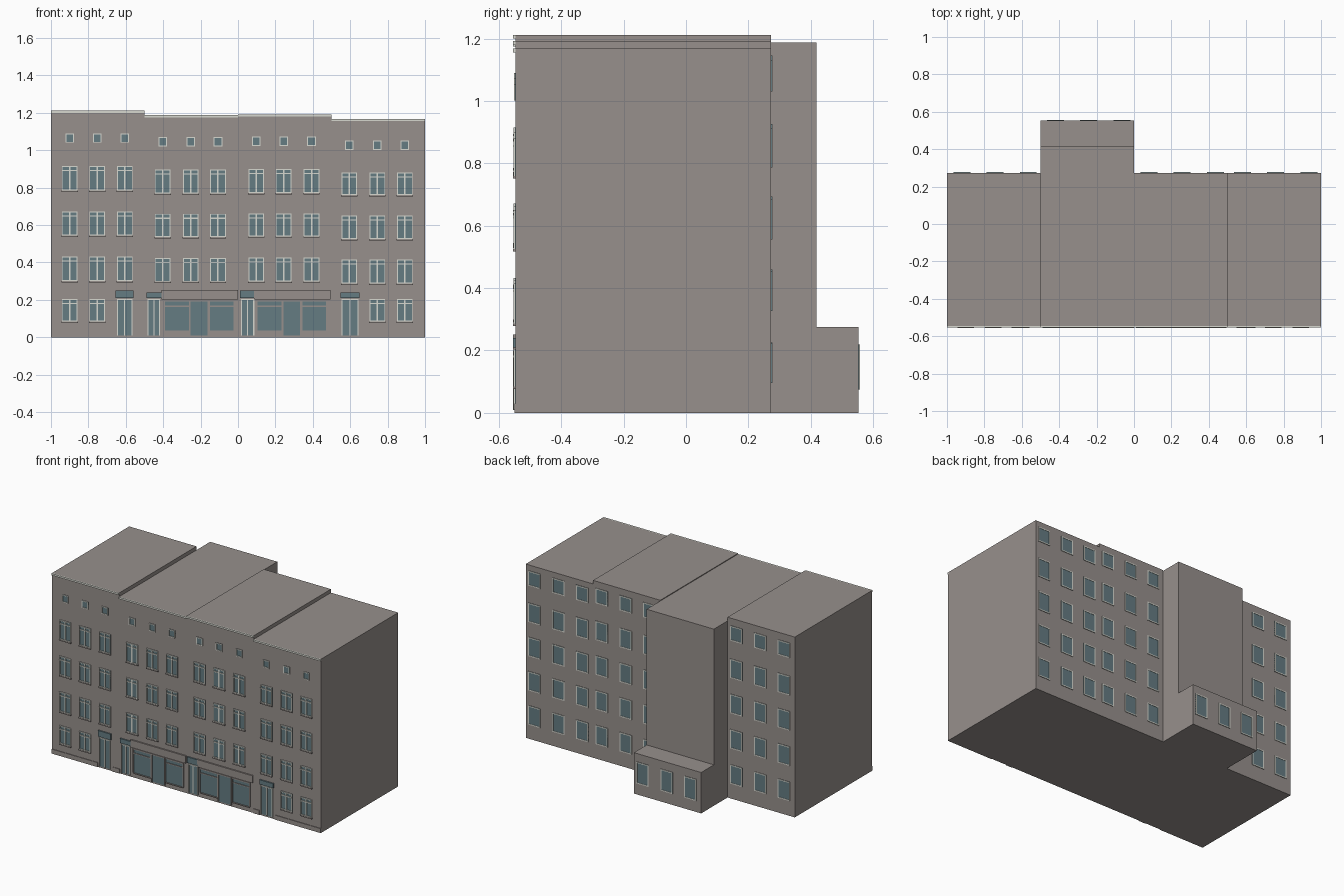
import bpy, bmesh

if "Cube" in bpy.data.objects:
    bpy.data.objects.remove(bpy.data.objects["Cube"])

FRONT, BACK, REAR = -0.546, 0.273, 0.553


def material(name, rgb):
    m = bpy.data.materials.new(name)
    m.diffuse_color = (*rgb, 1)
    m.use_nodes = True
    m.node_tree.nodes["Principled BSDF"].inputs["Base Color"].default_value = m.diffuse_color
    return m


WALL = material("wall_taupe", (0.31, 0.28, 0.265))
GLASS = material("glass_teal", (0.13, 0.2, 0.225))
LIGHT = material("frame_light", (0.68, 0.69, 0.63))


def finish(name, bm, mat):
    bmesh.ops.recalc_face_normals(bm, faces=bm.faces)
    me = bpy.data.meshes.new(name)
    bm.to_mesh(me)
    bm.free()
    me.materials.append(mat)
    ob = bpy.data.objects.new(name, me)
    bpy.context.collection.objects.link(ob)


def prism(name, points, offset, mat):
    bm = bmesh.new()
    face = bm.faces.new([bm.verts.new(p) for p in points])
    ext = bmesh.ops.extrude_face_region(bm, geom=[face])
    verts = [g for g in ext["geom"] if isinstance(g, bmesh.types.BMVert)]
    bmesh.ops.translate(bm, verts=verts, vec=offset)
    finish(name, bm, mat)


class Plates:
    """Collects thin boxes standing out of a wall at y, facing side (-1 front, 1 back)."""

    def __init__(self, name, mat):
        self.name, self.mat, self.bm = name, mat, bmesh.new()

    def add(self, x0, x1, z0, z1, depth, y=FRONT, side=-1):
        v = bmesh.ops.create_cube(self.bm, size=1)["verts"]
        for p in v:
            p.co.x = x1 if p.co.x > 0 else x0
            p.co.z = z1 if p.co.z > 0 else z0
            p.co.y = y + side * (depth if p.co.y > 0 else -0.001)

    def done(self):
        finish(self.name, self.bm, self.mat)


glass = Plates("window_glass", GLASS)
frame = Plates("window_frames", LIGHT)
cornice = Plates("cornice", LIGHT)
trim = Plates("shopfront_trim", WALL)
canopy = Plates("door_canopies", GLASS)


def pane(x0, x1, z0, z1, t=0.006, depth=0.006, y=FRONT, side=-1, sill=True):
    """Glass plate with a raised frame around it."""
    glass.add(x0, x1, z0, z1, 0.002, y, side)
    for a, b in ((x0, x0 + t), (x1 - t, x1)):
        frame.add(a, b, z0, z1, depth, y, side)
    frame.add(x0 + t, x1 - t, z1 - t, z1, depth, y, side)
    if sill:
        frame.add(x0 + t, x1 - t, z0, z0 + t, depth, y, side)


# stepped main block: four houses in a row
tops = [1.212, 1.187, 1.192, 1.168]
outline = [(1, FRONT, 0), (-1, FRONT, 0)]
for i, h in enumerate(tops):
    outline += [(-1 + i / 2, FRONT, h), (-0.5 + i / 2, FRONT, h)]
prism("main_block", outline, (0, BACK - FRONT, 0), WALL)

# rear stair tower with low annex
tower = [(-0.5, BACK, 0), (-0.5, REAR, 0), (-0.5, REAR, 0.275),
         (-0.5, 0.418, 0.275), (-0.5, 0.418, 1.187), (-0.5, BACK, 1.187)]
prism("rear_tower", tower, (0.5, 0, 0), WALL)

# front windows per house: column centres, vertical shift per row
columns = [(-0.9, -0.753, -0.605), (-0.403, -0.253, -0.107),
           (0.098, 0.244, 0.393), (0.595, 0.745, 0.892)]
rows = [  # top attic window centre, then bottom/top of the tall windows
    (1.065, (0.785, 0.915), (0.545, 0.672), (0.3, 0.432)),
    (1.045, (0.768, 0.897), (0.537, 0.66), (0.297, 0.424)),
    (1.047, (0.772, 0.9), (0.54, 0.662), (0.298, 0.426)),
    (1.027, (0.76, 0.88), (0.525, 0.65), (0.287, 0.415))]


def tall_window(c, z0, z1):
    x0, x1 = c - 0.042, c + 0.042
    pane(x0, x1, z0, z1, 0.005, 0.007)
    frame.add(c - 0.004, c + 0.004, z0, z1, 0.007)
    frame.add(x0, x1, z1 - 0.027, z1 - 0.021, 0.008)
    trim.add(x0 - 0.002, x1 + 0.002, z0 - 0.008, z0, 0.009)


for i, (cols, (attic, *tall)) in enumerate(zip(columns, rows)):
    x0 = -1 + i / 2
    cornice.add(x0, x0 + 0.5, tops[i] - 0.012, tops[i], 0.008)
    for c in cols:
        pane(c - 0.023, c + 0.023, attic - 0.025, attic + 0.025, 0.005)
        for z0, z1 in tall:
            tall_window(c, z0, z1)
for c in columns[0][:2] + columns[3][1:]:
    tall_window(c, 0.085, 0.205)

# entrance doors with canopy panel above
for x0, x1, top in ((-0.654, -0.558, 0.25), (-0.49, -0.41, 0.24),
                    (0.01, 0.093, 0.25), (0.547, 0.65, 0.24)):
    canopy.add(x0, x1, 0.21, top, 0.009)
    pane(x0 + 0.006, x1 - 0.006, 0.01, 0.205, 0.006, 0.007, sill=False)
    mid = (x0 + x1) / 2
    frame.add(mid - 0.003, mid + 0.003, 0.01, 0.2, 0.007)

# shopfronts: sign band, posts, show windows and a middle door
for x0 in (-0.41, 0.085):
    trim.add(x0, x0 + 0.41, 0.203, 0.252, 0.009)
    for a, b, z in ((0.02, 0.147, 0.035), (0.157, 0.247, 0.01), (0.26, 0.386, 0.035)):
        glass.add(x0 + a, x0 + b, z, 0.192, 0.002)
        for e in (a - 0.005, b):
            trim.add(x0 + e, x0 + e + 0.005, z, 0.2, 0.008)
        trim.add(x0 + a, x0 + b, 0.192, 0.2, 0.008)
        if z > 0.02:
            trim.add(x0 + a, x0 + b, 0.163, 0.169, 0.006)
            trim.add(x0 + a, x0 + b, z - 0.006, z, 0.008)

# plinth strips between the doors
for a, b in ((-1, -0.66), (-0.552, -0.495), (0.5, 0.543), (0.655, 1)):
    trim.add(a, b, 0, 0.03, 0.004)

# rear windows on the houses beside the tower
offsets = (0.08, 0.256, 0.435)
for x0, lift in ((-1, 0.03), (0, 0.015), (0.5, 0)):
    for o in offsets:
        c = x0 + o
        for z, h in ((1.08, 0.1), (0.85, 0.128), (0.62, 0.128), (0.39, 0.128), (0.16, 0.128)):
            k = lift * z
            pane(c - 0.045, c + 0.045, z - h / 2 + k, z + h / 2 + k, 0.007, 0.004, BACK, 1)

# annex windows
for o in offsets:
    pane(o - 0.545, o - 0.455, 0.075, 0.22, 0.007, 0.004, REAR, 1)

for p in (glass, frame, cornice, trim, canopy):
    p.done()
